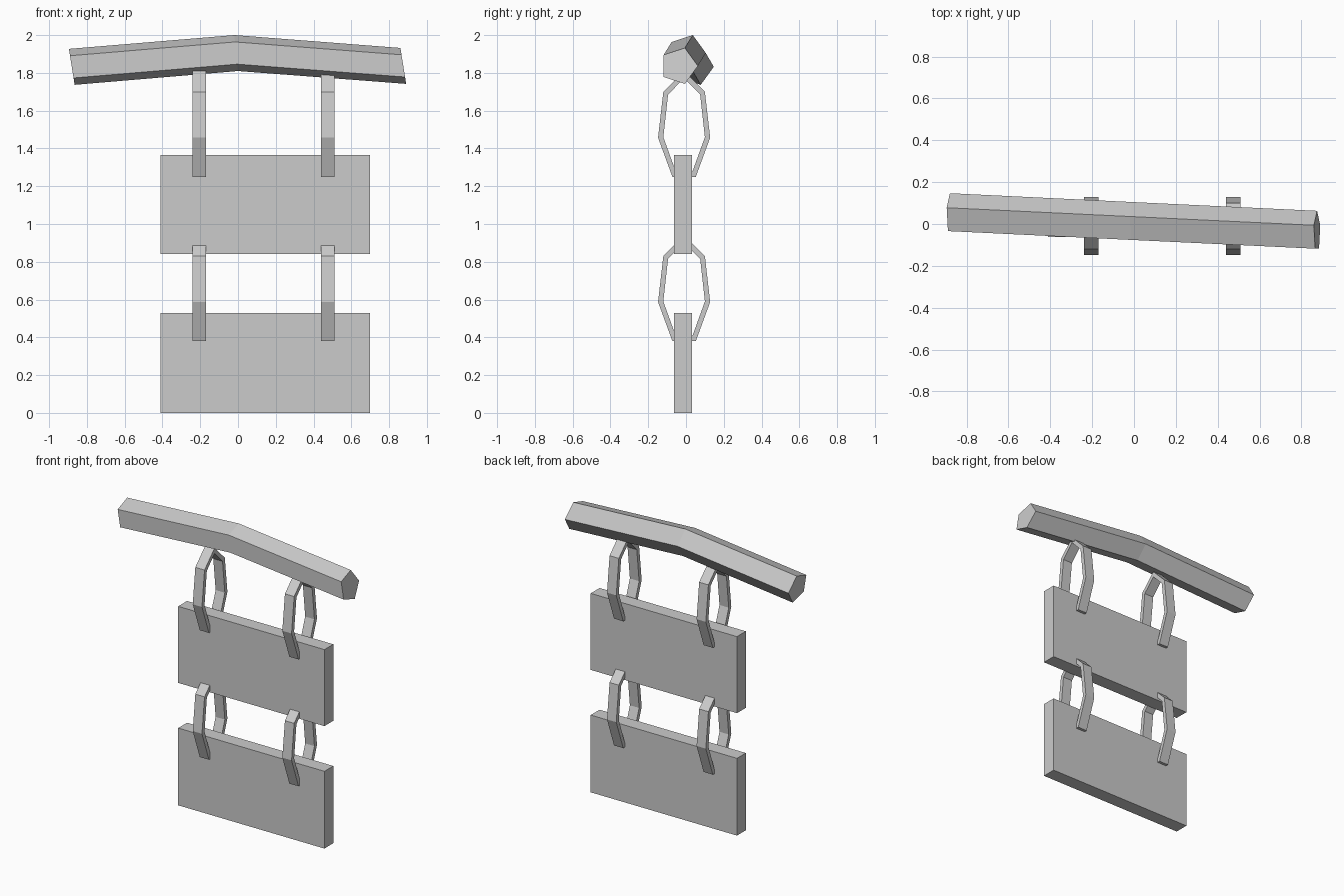
import bpy
import bmesh
import math

cube = bpy.data.objects.get("Cube")
if cube:
    bpy.data.objects.remove(cube, do_unlink=True)

grey = bpy.data.materials.new("plain_grey")
grey.use_nodes = True
colour = (0.6, 0.6, 0.6, 1)
grey.diffuse_color = colour
grey.node_tree.nodes["Principled BSDF"].inputs["Base Color"].default_value = colour


def loft(name, rings, closed=False):
    """Skin a row of equal rings; cap both ends unless the row is closed."""
    bm = bmesh.new()
    rows = [[bm.verts.new(p) for p in ring] for ring in rings]
    count = len(rows[0])
    pairs = list(zip(rows, rows[1:]))
    if closed:
        pairs.append((rows[-1], rows[0]))
    else:
        bm.faces.new(rows[0])
        bm.faces.new(rows[-1])
    for a, b in pairs:
        for i in range(count):
            j = (i + 1) % count
            bm.faces.new((a[i], a[j], b[j], b[i]))
    bmesh.ops.recalc_face_normals(bm, faces=bm.faces)
    mesh = bpy.data.meshes.new(name)
    bm.to_mesh(mesh)
    bm.free()
    mesh.materials.append(grey)
    obj = bpy.data.objects.new(name, mesh)
    bpy.context.collection.objects.link(obj)
    return obj


# Bent five-sided beam: centre x, y, z and lean of each section
def beam_section(cx, cy, cz, lean):
    ring = []
    for i in range(5):
        a = math.tau * i / 5
        dz = 0.1 * math.sin(a)
        ring.append((cx - lean * dz, cy + 0.1 * math.cos(a), cz + dz))
    return ring


loft("top_beam", [beam_section(-0.88, 0.047, 1.832, 0.16),
                  beam_section(-0.01, 0.005, 1.905, 0.1),
                  beam_section(0.875, -0.037, 1.837, 0.16)])


# Hanging boards
def board(name, bottom, top):
    def outline(y):
        return [(-0.41, y, bottom), (0.7, y, bottom), (0.7, y, top), (-0.41, y, top)]
    loft(name, [outline(-0.063), outline(0.033)])


board("lower_board", 0, 0.53)
board("upper_board", 0.84, 1.365)

# Chain links: half outline as outer y, outer z, inner y, inner z
HALF = [(0.11, 1.70, 0.085, 1.685), (0.138, 1.457, 0.11, 1.46), (0.062, 1.25, 0.045, 1.28)]
OUTLINE = [(0, 1.81, 0, 1.772)] + HALF + [(-a, b, -c, d) for a, b, c, d in reversed(HALF)]


def link(name, x, drop):
    rings = []
    for oy, oz, iy, iz in OUTLINE:
        rings.append([(x - 0.035, oy - 0.01, oz - drop), (x + 0.035, oy - 0.01, oz - drop),
                      (x + 0.035, iy - 0.01, iz - drop), (x - 0.035, iy - 0.01, iz - drop)])
    loft(name, rings, closed=True)


for level, drop in (("upper", 0), ("lower", 0.87)):
    for side, x in (("right", -0.205), ("left", 0.475)):
        link(f"{level}_{side}_link", x, drop)
